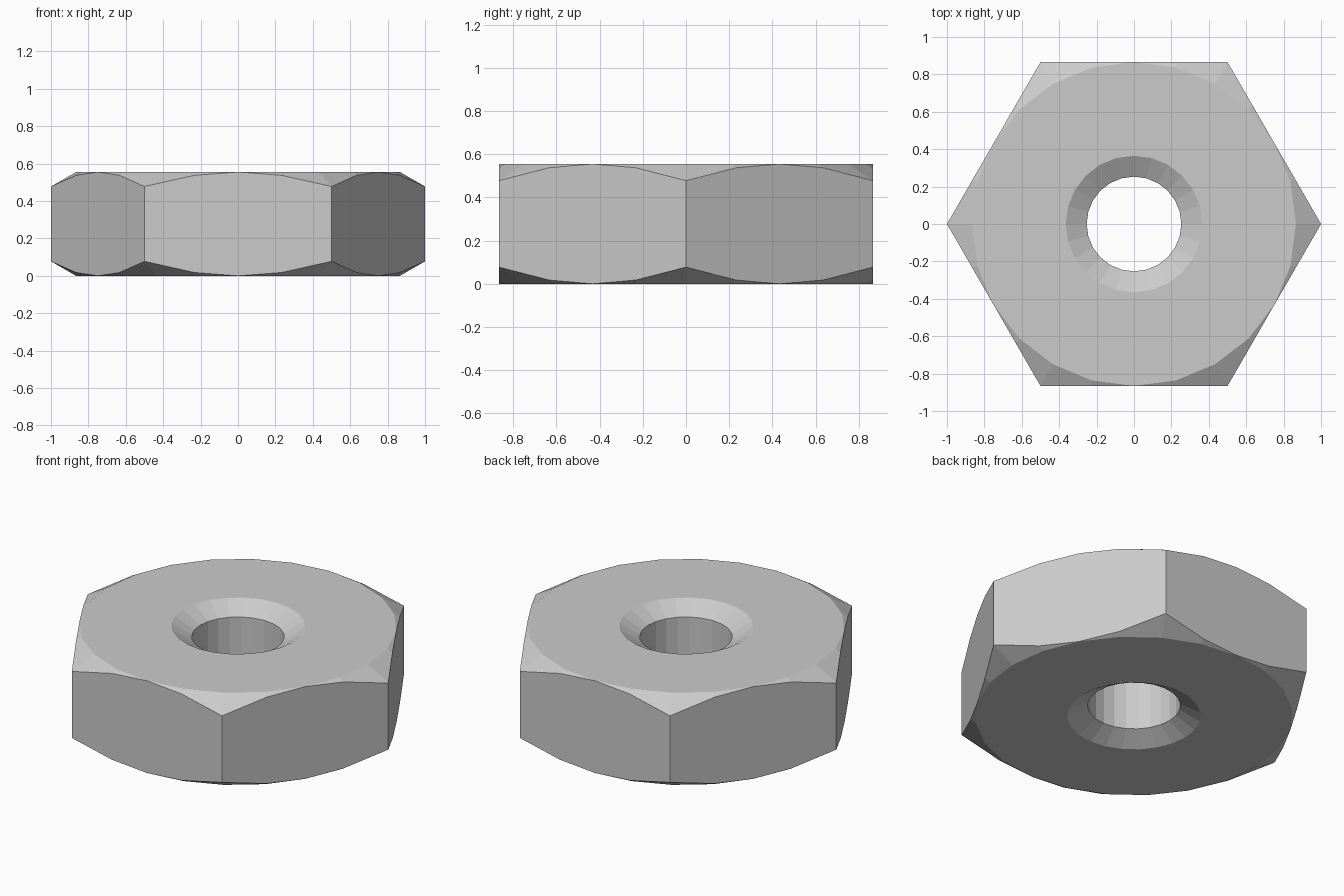
import bpy, bmesh
from math import sin, cos, radians, tan

if "Cube" in bpy.data.objects:
    bpy.data.objects.remove(bpy.data.objects["Cube"])

SIDES = 24
H = 0.555            # nut height
APOTHEM = cos(radians(30))
BORE, SINK = 0.253, 0.365
SLOPE = tan(radians(30))
SINK_DEPTH = (SINK - BORE) * SLOPE


def hex_radius(deg):
    """Distance to the hexagon outline at an angle (corners on +-x)."""
    return APOTHEM / cos(radians(deg % 60 - 30))


bm = bmesh.new()


def ring(radius_at, z_at):
    out = []
    for i in range(SIDES):
        d = i * 360 / SIDES
        r = radius_at(d)
        out.append(bm.verts.new((r * cos(radians(d)), r * sin(radians(d)), z_at(r))))
    return out


def drop(r):
    return (r - APOTHEM) * SLOPE


# closed cross-section: bore, countersinks, flat faces, conical corner chamfers
rings = [
    ring(lambda d: BORE, lambda r: SINK_DEPTH),
    ring(lambda d: SINK, lambda r: 0),
    ring(lambda d: APOTHEM, lambda r: 0),
    ring(hex_radius, drop),
    ring(hex_radius, lambda r: H - drop(r)),
    ring(lambda d: APOTHEM, lambda r: H),
    ring(lambda d: SINK, lambda r: H),
    ring(lambda d: BORE, lambda r: H - SINK_DEPTH),
]
for a, b in zip(rings, rings[1:] + rings[:1]):
    for i in range(SIDES):
        j = (i + 1) % SIDES
        bm.faces.new((a[i], a[j], b[j], b[i]))

# merge where the chamfer touches the flats
bmesh.ops.remove_doubles(bm, verts=bm.verts, dist=1e-4)
bmesh.ops.recalc_face_normals(bm, faces=bm.faces)

mesh = bpy.data.meshes.new("hex_nut")
bm.to_mesh(mesh)
bm.free()
bpy.context.collection.objects.link(bpy.data.objects.new("hex_nut", mesh))
